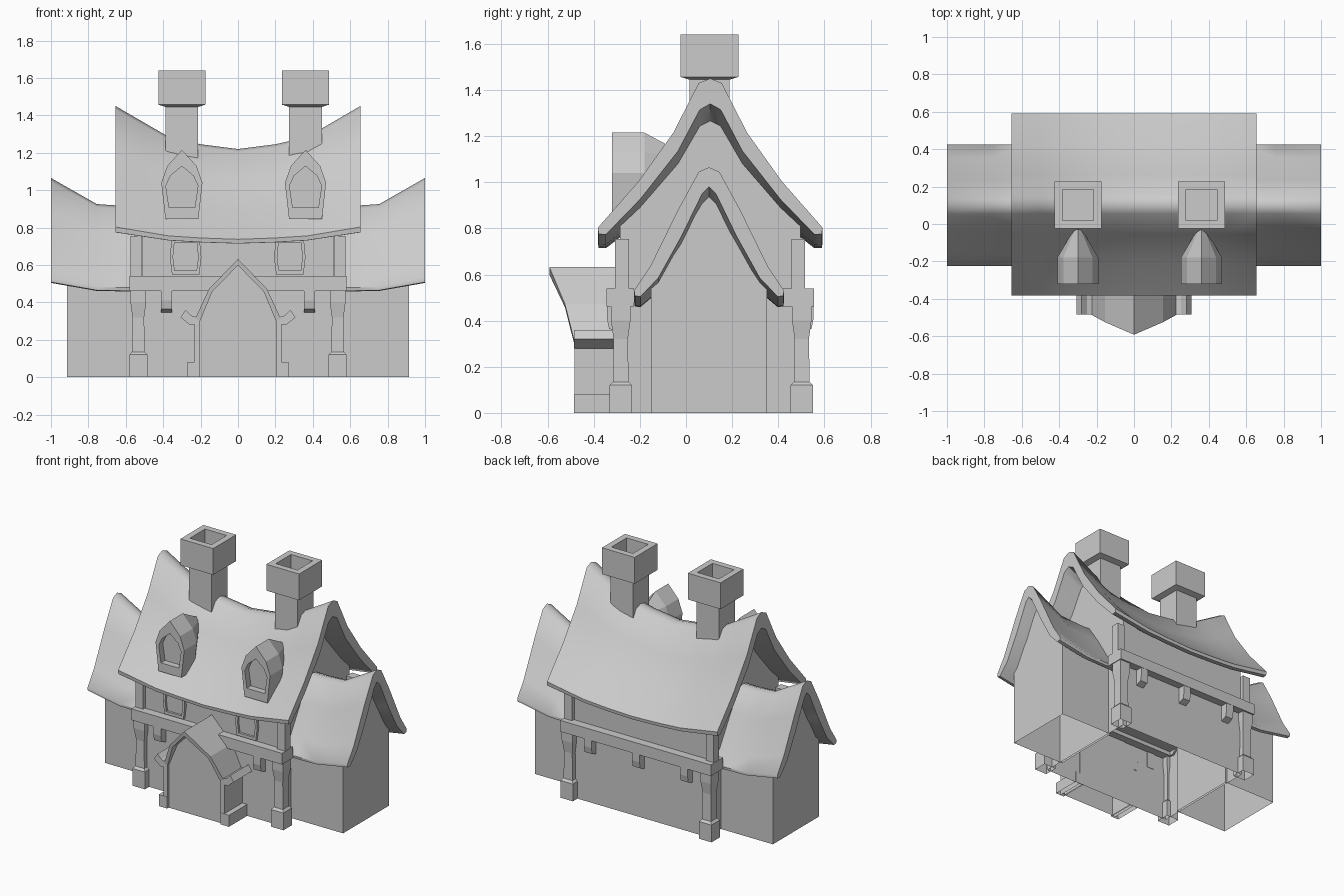
import bpy, bmesh, math

cube = bpy.data.objects.get("Cube")
if cube:
    bpy.data.objects.remove(cube, do_unlink=True)

grey = bpy.data.materials.new("stone_grey")
grey.use_nodes = True
COLOUR = (0.6, 0.6, 0.6, 1)
grey.diffuse_color = COLOUR
grey.node_tree.nodes["Principled BSDF"].inputs["Base Color"].default_value = COLOUR


def loft(name, rings, smooth=False):
    """Join closed rings of points into a capped solid, left open where it meets the ground."""
    bm = bmesh.new()
    loops = [[bm.verts.new(p) for p in ring] for ring in rings]
    n = len(loops[0])
    for a, b in zip(loops, loops[1:]):
        for i in range(n):
            j = (i + 1) % n
            bm.faces.new((a[i], a[j], b[j], b[i]))
    bm.faces.new(loops[0][::-1])
    bm.faces.new(loops[-1])
    bmesh.ops.recalc_face_normals(bm, faces=bm.faces[:])
    ground = [f for f in bm.faces if all(v.co.z < 0.001 for v in f.verts)]
    bmesh.ops.delete(bm, geom=ground, context="FACES_ONLY")
    mesh = bpy.data.meshes.new(name)
    bm.to_mesh(mesh)
    bm.free()
    mesh.materials.append(grey)
    obj = bpy.data.objects.new(name, mesh)
    bpy.context.collection.objects.link(obj)
    if smooth:
        mesh.shade_smooth()
        mesh.set_sharp_from_angle(angle=math.radians(48))
    return obj


def box(name, x0, x1, y0, y1, z0, z1):
    return loft(name, [[(x0, y0, z), (x1, y0, z), (x1, y1, z), (x0, y1, z)] for z in (z0, z1)])


def column(name, x, y, profile):
    """Square column from (height, half width) pairs."""
    return loft(name, [[(x - h, y - h, z), (x + h, y - h, z), (x + h, y + h, z), (x - h, y + h, z)]
                       for z, h in profile])


def mirrored(half, centre):
    """Full left-to-right line from a half line starting at the apex; offsets from the centre."""
    return [(centre - d, z) for d, z in half[::-1]] + [(centre + d, z) for d, z in half[1:]]


def interp(x, table):
    for (x0, v0), (x1, v1) in zip(table, table[1:]):
        if x <= x1:
            return v0 + (v1 - v0) * (x - x0) / (x1 - x0)
    return table[-1][1]


def sagger(table, z_eave, z_ridge, eave_drop, ridge_drop):
    def sag(x, z):
        t = min(max((z - z_eave) / (z_ridge - z_eave), 0), 1)
        return z - interp(abs(x), table) * (eave_drop + (ridge_drop - eave_drop) * t)
    return sag


def sagging(name, section, xs, sag, fixed_below=0.0, smooth=False):
    """Sweep a y-z section along x, lowering it by the roof sag."""
    rings = [[(x, y, sag(x, z) if z > fixed_below else z) for y, z in section] for x in xs]
    return loft(name, rings, smooth)


def sunken(outline, x, zc, sx, sz, front, depth):
    """Two rings of a smaller opening in an outline: its sunken back, then its front edge."""
    inner = [(x + (px - x) * sx, zc + (z - zc) * sz) for px, z in outline]
    return [[(px, y, z) for px, z in inner] for y in (front + depth, front)]


# Main roof: swaybacked slab with a rounded ridge and upright eave edge
CY = 0.105
main_sag = sagger([(0, 1), (0.2, 0.89), (0.37, 0.72), (0.655, 0)], 0.78, 1.45, 0.06, 0.23)
outer = [(0, 1.45), (0.05, 1.43), (0.16, 1.215), (0.31, 1.005), (0.487, 0.803), (0.484, 0.775)]
inner = [(0, 1.34), (0.045, 1.315), (0.14, 1.135), (0.305, 0.925), (0.452, 0.774)]
half_xs = (0.655, 0.51, 0.37, 0.2)
xs = [-x for x in half_xs] + [0] + list(half_xs[::-1])
sagging("main_roof", mirrored(outer, CY) + mirrored(inner, CY)[::-1], xs, main_sag, smooth=True)

# Main walls: ground storey and upper storey with gables, set back between the posts
box("lower_walls", -0.515, 0.515, -0.285, 0.5, 0, 0.5)
gable = [(d, z + 0.015) for d, z in inner[:-1]] + [(0.392, 0.845)]
sagging("upper_walls", [(-0.287, 0.49)] + mirrored(gable, CY) + [(0.497, 0.49)],
        xs[1:-1], main_sag, 0.5)

# Side wings with their own roofs
WY = 0.1
wing_sag = sagger([(0, 1), (0.6, 1), (0.755, 0.93), (1, 0)], 0.5, 1.065, 0.045, 0.15)
wing_outer = [(0, 1.065), (0.045, 1.045), (0.135, 0.88), (0.255, 0.635), (0.325, 0.53), (0.322, 0.508)]
wing_inner = [(0, 0.98), (0.03, 0.95), (0.12, 0.765), (0.22, 0.585), (0.298, 0.504)]
wing_gable = [(d, z + 0.015) for d, z in wing_inner[:3]] + [(0.252, 0.57)]
for side, s in (("left", 1), ("right", -1)):
    sagging(side + "_wing_roof", mirrored(wing_outer, WY) + mirrored(wing_inner, WY)[::-1],
            [s * x for x in (1, 0.755, 0.6, 0.5)], wing_sag, smooth=True)
    sagging(side + "_wing_walls", [(WY - 0.252, 0)] + mirrored(wing_gable, WY) + [(WY + 0.252, 0)],
            [s * x for x in (0.915, 0.755, 0.6, 0.5)], wing_sag, 0.1)

    # Corner posts, lower with plinth and flared head, upper plain
    for end, y, y_up in (("front", -0.283, -0.277), ("back", 0.502, 0.487)):
        column(f"{side}_{end}_post", s * 0.533, y,
               [(0, 0.048), (0.12, 0.048), (0.135, 0.034), (0.32, 0.031), (0.4, 0.042), (0.47, 0.042)])
        column(f"{side}_{end}_upper_post", s * 0.545, y_up, [(0.53, 0.03), (0.755, 0.03)])

# Storey beams
box("front_beam", -0.58, 0.58, -0.345, -0.225, 0.462, 0.54)
box("back_beam", -0.58, 0.58, 0.42, 0.555, 0.462, 0.54)


# Brackets under the beams
def bracket(name, x, wall, out):
    section = [(wall, 0.47), (wall + out, 0.47), (wall + out, 0.41), (wall + out * 0.85, 0.365),
               (wall, 0.345)]
    loft(name, [[(x + w, y, z) for y, z in section] for w in (-0.029, 0.029)])


for x in (-0.383, 0.383):
    bracket("front_bracket", x, -0.28, -0.063)
for x in (-0.37, 0, 0.37):
    bracket("back_bracket", x, 0.495, 0.058)

# Chimneys with hollow caps, and dormers below them
dormer_half = [(0, 1.215), (0.078, 1.13), (0.11, 1.04), (0.088, 0.845)]
for side, x in (("right", -0.3), ("left", 0.361)):
    column(side + "_chimney", x, 0.102,
           [(1.0, 0.087), (1.445, 0.087), (1.457, 0.126), (1.64, 0.126), (1.64, 0.083), (1.5, 0.083)])
    outline = mirrored(dormer_half, x)
    tail = [(x + (px - x) * 0.2, -0.03, 1.1 + (z - 1.1) * 0.3) for px, z in outline]
    loft(side + "_dormer", sunken(outline, x, 0.998, 0.78, 0.6, -0.32, 0.045)
         + [[(px, y, z) for px, z in outline] for y in (-0.32, -0.18)] + [tail])

# Upper storey windows: slim frames with sunken panes
for x in (-0.28, 0.277):
    pane = [(x - 0.073, 0.55), (x + 0.073, 0.55), (x + 0.084, 0.64), (x + 0.075, 0.74),
            (x - 0.075, 0.74), (x - 0.084, 0.64)]
    loft("upper_window", sunken(pane, x, 0.645, 0.8, 0.78, -0.305, 0.015)
         + [[(px, y, z) for px, z in pane] for y in (-0.305, -0.27)])

# Porch: peaked canopy whose front edge rakes back towards the eaves
canopy_out = [(0, 0.632), (0.155, 0.472), (0.228, 0.315)]
canopy_in = [(0, 0.598), (0.137, 0.458), (0.203, 0.3)]
section = mirrored(canopy_out, 0) + mirrored(canopy_in, 0)[::-1]
rake = [-0.485, -0.525, -0.592, -0.525, -0.485] * 2
loft("porch_canopy", [[(x, y, z) for (x, z), y in zip(section, rake)],
                      [(x, -0.28, z) for x, z in section]])

# Porch front filling the arch, with curled eaves, jambs and plinths
arch = mirrored([(0, 0.61), (0.143, 0.465), (0.212, 0.3), (0.212, 0)], 0)
loft("porch_front", [[(x, y, z) for x, z in arch] for y in (-0.468, -0.28)])
curl = [(0.203, 0.3), (0.225, 0.322), (0.25, 0.33), (0.28, 0.36), (0.307, 0.32), (0.258, 0.28), (0.21, 0.285)]
for side, s in (("left", 1), ("right", -1)):
    loft(side + "_porch_eave", [[(s * x, y, z) for x, z in curl] for y in (-0.485, -0.28)])
    box(side + "_porch_jamb", s * 0.205, s * 0.233, -0.483, -0.28, 0, 0.31)
    box(side + "_porch_plinth", s * 0.205, s * 0.27, -0.485, -0.28, 0, 0.08)
